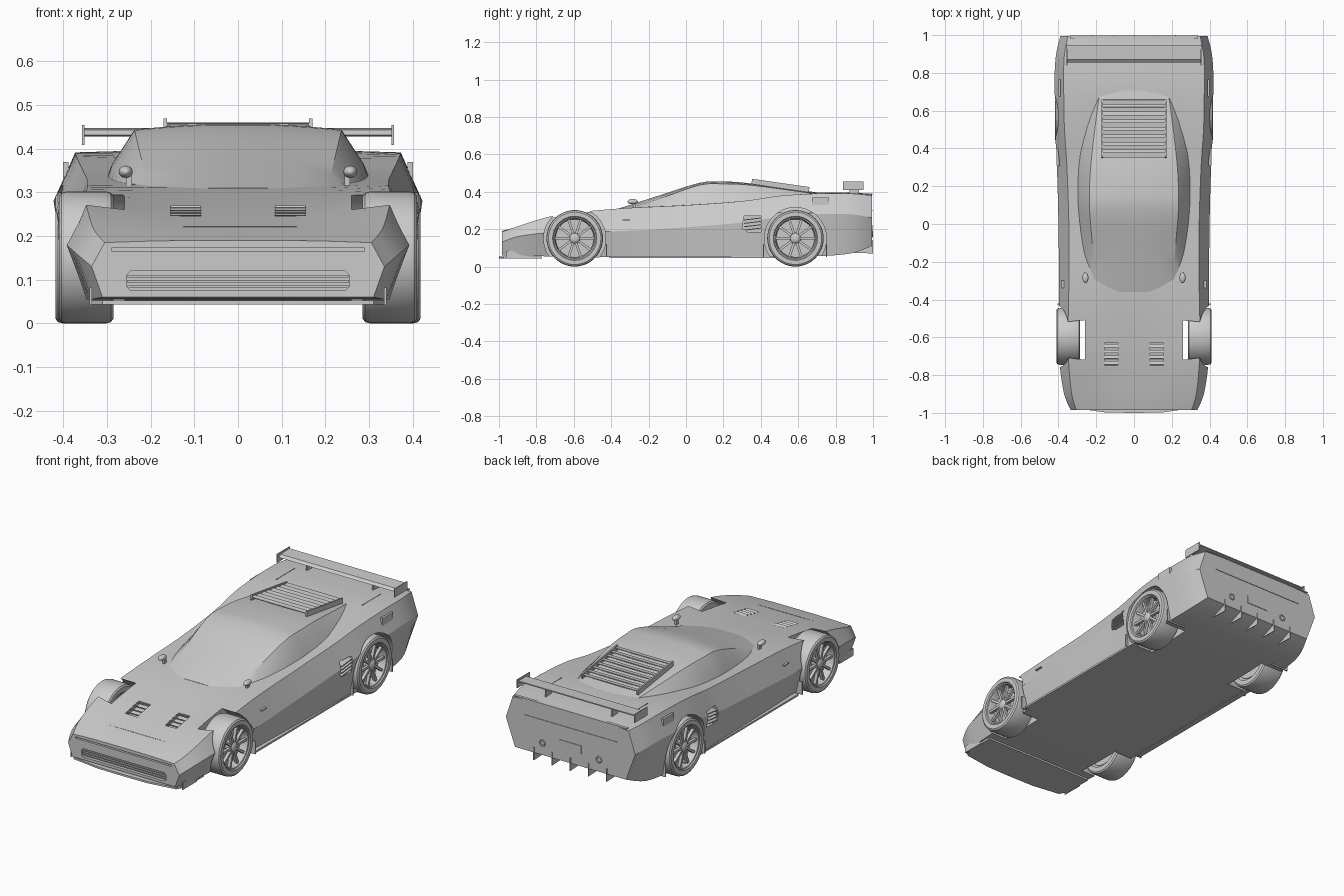
import bpy, bmesh, math
from mathutils import Matrix, Vector

if "Cube" in bpy.data.objects:
    bpy.data.objects.remove(bpy.data.objects["Cube"])

def finish(name, bm):
    bmesh.ops.recalc_face_normals(bm, faces=bm.faces[:])
    me = bpy.data.meshes.new(name)
    bm.to_mesh(me)
    bm.free()
    ob = bpy.data.objects.new(name, me)
    bpy.context.collection.objects.link(ob)
    return ob

def add_box(bm, c, size, rx=0):
    m = Matrix.Translation(c) @ Matrix.Rotation(rx, 4, 'X') @ Matrix.Diagonal((*size, 1))
    bmesh.ops.create_cube(bm, size=1, matrix=m)

def boxes(name, items, mirror=False):
    """One object from (centre, size, tilt about x) items."""
    bm = bmesh.new()
    for c, size, rx in items:
        add_box(bm, c, size, rx)
        if mirror:
            add_box(bm, (-c[0], c[1], c[2]), size, rx)
    return finish(name, bm)

def prism(name, pts, axis, a, b):
    """Extrude a 2D outline along an axis from a to b."""
    put = {'x': lambda u, v, w: (w, u, v), 'y': lambda u, v, w: (u, w, v),
           'z': lambda u, v, w: (u, v, w)}[axis]
    bm = bmesh.new()
    rings = [[bm.verts.new(put(u, v, w)) for u, v in pts] for w in (a, b)]
    bm.faces.new(rings[0])
    bm.faces.new(rings[1])
    n = len(pts)
    for i in range(n):
        j = (i + 1) % n
        bm.faces.new((rings[0][i], rings[0][j], rings[1][j], rings[1][i]))
    return finish(name, bm)

def circle(cy, cz, r, n=48):
    return [(cy + r * math.cos(i * math.tau / n), cz + r * math.sin(i * math.tau / n)) for i in range(n)]

def smooth_rows(rows, steps=4):
    """Catmull-Rom interpolation between section rows."""
    R = [Vector(r) for r in rows]
    out = []
    for i in range(len(R) - 1):
        p0, p1, p2, p3 = R[max(i - 1, 0)], R[i], R[i + 1], R[min(i + 2, len(R) - 1)]
        for k in range(steps):
            t = k / steps
            out.append(0.5 * (2 * p1 + (p2 - p0) * t + (2 * p0 - 5 * p1 + 4 * p2 - p3) * t**2
                              + (3 * p1 - p0 - 3 * p2 + p3) * t**3))
    return out + [R[-1]]

def loft(name, rows, half):
    """Skin mirrored half sections (bottom to top centre) along y."""
    bm = bmesh.new()
    rings = []
    for r in smooth_rows(rows):
        h = half(r)
        pts = h + [(-x, z) for x, z in reversed(h) if x > 0]
        rings.append([bm.verts.new((x, r[0], z)) for x, z in pts])
    for A, B in zip(rings, rings[1:]):
        for i in range(len(A)):
            j = (i + 1) % len(A)
            bm.faces.new((A[i], A[j], B[j], B[i]))
    bm.faces.new(rings[0])
    bm.faces.new(rings[-1])
    return finish(name, bm)

def cut(target, cutter):
    m = target.modifiers.new("cut", 'BOOLEAN')
    m.operation, m.solver, m.object = 'DIFFERENCE', 'EXACT', cutter
    bpy.context.view_layer.objects.active = target
    bpy.ops.object.modifier_apply(modifier=m.name)
    bpy.data.objects.remove(cutter)

# Lower body: y, bottom x z, crease x z, shoulder x z, centre z
body = loft("body", [
    (-.985, .31, .06, .335, .13, .305, .185, .19),
    (-.90, .335, .055, .37, .16, .33, .215, .212),
    (-.75, .345, .055, .393, .18, .345, .262, .245),
    (-.60, .36, .05, .397, .185, .35, .288, .273),
    (-.33, .37, .05, .397, .19, .345, .312, .312),
    (0, .38, .05, .40, .21, .345, .328, .33),
    (.30, .385, .05, .408, .235, .355, .35, .35),
    (.50, .39, .05, .418, .265, .368, .378, .37),
    (.70, .39, .055, .422, .28, .372, .39, .395),
    (.88, .375, .07, .415, .28, .37, .39, .395),
    (.995, .335, .11, .39, .26, .35, .38, .388)],
    lambda r: [(r[1], r[2]), (r[3], r[4]), (r[5], r[6]),
               (r[5] * .62, r[6] * .25 + r[7] * .75), (r[5] * .3, r[7]), (0, r[7])])

# Cabin: y, base half width, roof half width, roof edge z, roof centre z
cabin = loft("cabin", [
    (-.36, .23, .20, .295, .31), (-.15, .285, .217, .36, .378), (.07, .31, .235, .435, .447),
    (.20, .318, .235, .442, .455), (.35, .32, .225, .435, .444), (.60, .305, .195, .402, .41),
    (.76, .26, .17, .38, .388)],
    lambda r: [(r[1], .285), (r[1] * .5 + r[2] * .5 + .012, .1425 + r[3] / 2), (r[2], r[3]),
               (r[2] * .66, r[3] * .4 + r[4] * .6), (r[2] * .3, r[4]), (0, r[4])])

# Wheel arches, side vent and hood vent openings
AXLES = (-.595, .585)
for s in (1, -1):
    for y in AXLES:
        cut(body, prism("arch_cutter", circle(y, .15, .166), 'x', s * .26, s * .6))
    cut(body, prism("side_vent_cutter", [(.30, .205), (.31, .27), (.40, .27), (.40, .185), (.33, .185)], 'x', s * .365, s * .6))
    cut(body, boxes("hood_vent_cutter", [((s * .12, -.69, .258), (.07, .12, .04), .23)]))

# Nose openings
cut(body, prism("grille_cutter", [(-.255, .085), (-.245, .075), (.245, .075), (.255, .085), (.255, .11),
                                  (.245, .12), (-.245, .12), (-.255, .11)], 'y', -1.1, -.945))
cut(body, boxes("slot_cutter", [((0, -.985, .169), (.58, .03, .007), 0)]))
boxes("grille_bars", [((0, -.966, z), (.505, .025, .006), 0) for z in (.084, .096, .108)])

# Vent slats
boxes("hood_vent_slats", [((.12, -.69 + d, .256 + .2 * d), (.07, .018, .004), -.3)
                          for d in (-.045, -.015, .015, .045)], True)
boxes("side_vent_slats", [((.388, .355, .20 + i * .018), (.045, .092, .005), .12) for i in range(4)], True)

# Front splitter with end plates
prism("splitter", [(-.335, -.93), (-.31, -.975), (-.15, -.998), (0, -1), (.15, -.998), (.31, -.975),
                   (.335, -.93), (.335, -.77), (-.335, -.77)], 'z', .043, .053)
boxes("splitter_end_plates", [((.337, -.90, .062), (.005, .12, .04), 0)], True)

# Side sills and flaps at the wheel arches
boxes("side_sills", [((.378, .08, .052), (.03, .98, .01), 0)], True)
boxes("arch_flaps", [((.35, y, .085), (.11, .006, .07), 0) for y in (-.425, .415, .752)], True)

# Rear window louvres
boxes("louvre_slats", [((0, .365 + i * .04, .457 - i * .0057), (.33, .026, .004), .10) for i in range(8)])
boxes("louvre_rails", [((.167, .505, .433), (.008, .31, .028), -.142)], True)

# Rear wing
prism("wing_blade", [(.855, .431), (.87, .428), (.945, .441), (.945, .447), (.87, .443)], 'x', -.352, .352)
boxes("wing_end_plates", [((.354, .895, .431), (.005, .11, .046), 0)], True)
boxes("wing_struts", [((.2, .90, .41), (.008, .05, .05), 0)], True)

# Diffuser fins
for i in range(5):
    x = -.22 + i * .11
    prism("diffuser_fin", [(.87, .075), (1.0, .07), (1.0, .14), (.96, .15)], 'x', x - .002, x + .002)

# Tail: exhaust rings, plate panel and trim
for s in (1, -1):
    bpy.ops.mesh.primitive_torus_add(location=(s * .17, .995, .175), rotation=(math.pi / 2, 0, 0),
                                     major_radius=.015, minor_radius=.004, major_segments=24, minor_segments=8)
    bpy.context.object.name = "exhaust_ring"
boxes("plate_panel", [((0, .995, .20), (.13, .006, .045), 0)])
boxes("tail_trim", [((0, .995, .30), (.56, .006, .004), 0), ((0, .99, .388), (.68, .016, .006), 0)])

# Thin panel seams and flaps
boxes("hood_seam", [((0, -.86, .2205), (.40, .004, .004), .2)])
boxes("deck_seams", [((.26, .78, .3945), (.003, .16, .004), 0)], True)
boxes("quarter_flap", [((.394, .72, .344), (.012, .09, .05), 0)], True)
boxes("door_handles", [((.377, -.32, .248), (.012, .04, .006), 0)], True)

# Mirrors
for s in (1, -1):
    bpy.ops.mesh.primitive_uv_sphere_add(segments=20, ring_count=12, radius=1, location=(s * .257, -.285, .347))
    m = bpy.context.object
    m.name, m.scale = "mirror", (.016, .028, .014)
    boxes("mirror_stalk", [((s * .25, -.275, .326), (.012, .018, .04), 0)])

# Wheels: lathed tyre, rim dish, hub and ten spokes
def lathe(bm, prof, closed, n=48):
    rings = []
    for i in range(n):
        a = i * math.tau / n
        rings.append([bm.verts.new((x, r * math.cos(a), r * math.sin(a))) for r, x in prof])
    for i in range(n):
        A, B = rings[i], rings[(i + 1) % n]
        for k in range(len(prof) if closed else len(prof) - 1):
            j = (k + 1) % len(prof)
            bm.faces.new((A[k], A[j], B[j], B[k]))
    if not closed:
        bm.faces.new([r[0] for r in rings])
        bm.faces.new([r[-1] for r in rings])

def wheel(name, s, y, width, outer):
    w = width / 2
    bm = bmesh.new()
    lathe(bm, [(.115, -w), (.14, -w), (.148, -w + .006), (.151, -w + .018), (.151, w - .018),
               (.148, w - .006), (.14, w), (.118, w), (.114, w - .006), (.108, w - .008),
               (.102, w - .03), (.102, -w + .01)], True)
    lathe(bm, [(.104, -w + .02), (.104, w - .05)], False)
    lathe(bm, [(.03, w - .055), (.03, w - .02), (.022, w - .012), (.012, w - .008)], False, 24)
    for k in range(10):
        a = k * math.tau / 10
        add_box(bm, (w - .024, .064 * math.cos(a), .064 * math.sin(a)), (.016, .088, .013), a)
    ob = finish(name, bm)
    if s < 0:
        ob.rotation_euler.z = math.pi
    ob.location = (s * (outer - w), y, .151)

for s in (1, -1):
    wheel("front_wheel", s, AXLES[0], .125, .41)
    wheel("rear_wheel", s, AXLES[1], .13, .418)

# Smooth shading with sharp creases
bpy.ops.object.select_all(action='SELECT')
bpy.context.view_layer.objects.active = body
bpy.ops.object.shade_smooth_by_angle(angle=math.radians(25))
